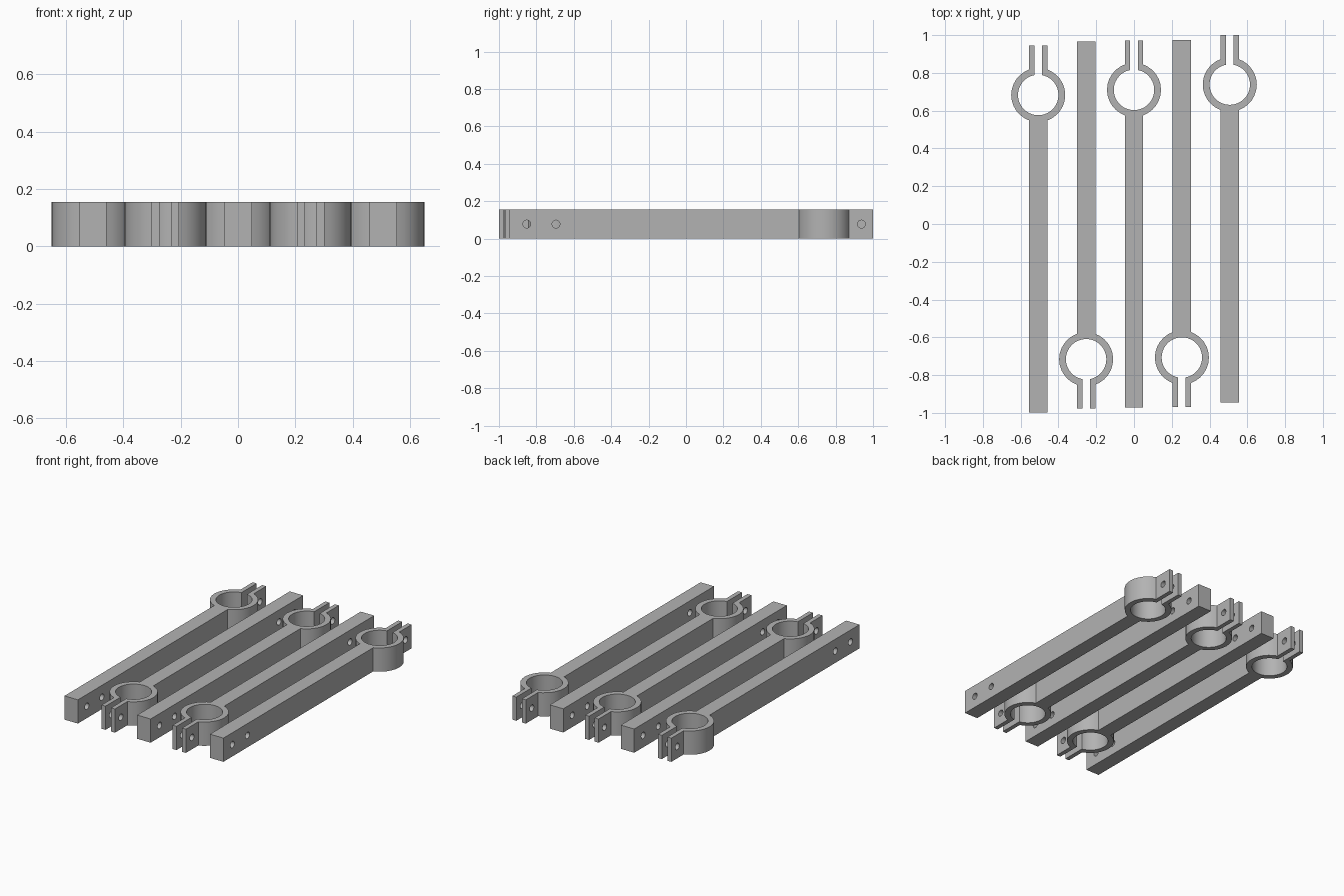
import bpy
import bmesh
import math

cube = bpy.data.objects.get("Cube")
if cube:
    bpy.data.objects.remove(cube, do_unlink=True)

HEIGHT = 0.155
HALF_BAR = 0.0485      # half width of the bar and of the clamp ears
HALF_SLIT = 0.02
R_OUT, R_IN = 0.143, 0.107
TIP = 0.262            # ring centre to ear tips
TAIL = 1.682           # ring centre to the far bar end
PIN_HOLES = (0.2, 0.249 - TAIL, 0.093 - TAIL)

grey = bpy.data.materials.new("plain grey")
grey.use_nodes = True
colour = (0.45, 0.45, 0.45, 1)
grey.diffuse_color = colour
grey.node_tree.nodes["Principled BSDF"].inputs["Base Color"].default_value = colour


def arc(radius, start, end, sides):
    """Points of a regular circle strictly between two angles, plus both ends."""
    step = 2 * math.pi / sides
    inner = [i * step for i in range(-sides, sides) if start + 0.03 < i * step < end - 0.03]
    return [(radius * math.cos(a), radius * math.sin(a)) for a in [start, *inner, end]]


def clamp_outline():
    """Right half of the arm outline, from the slit round to the bar end."""
    quarter = math.pi / 2
    bore = arc(R_IN, -quarter, quarter - math.asin(HALF_SLIT / R_IN), 60)
    join = math.asin(HALF_BAR / R_OUT)
    rim = arc(R_OUT, join - quarter, quarter - join, 30)
    right = bore + [(HALF_SLIT, TIP), (HALF_BAR, TIP)] + rim[::-1] + [(HALF_BAR, -TAIL)]
    left = [(-x, y) for x, y in reversed(right[1:])]
    return right + left


def make_mesh_object(name, bm):
    bmesh.ops.recalc_face_normals(bm, faces=bm.faces)
    mesh = bpy.data.meshes.new(name)
    bm.to_mesh(mesh)
    bm.free()
    obj = bpy.data.objects.new(name, mesh)
    bpy.context.collection.objects.link(obj)
    return obj


def make_arm(name):
    # bar, split ring and ears as one extruded profile
    bm = bmesh.new()
    face = bm.faces.new([bm.verts.new((x, y, 0)) for x, y in clamp_outline()])
    top = bmesh.ops.extrude_face_region(bm, geom=[face])
    moved = [v for v in top["geom"] if isinstance(v, bmesh.types.BMVert)]
    bmesh.ops.translate(bm, verts=moved, vec=(0, 0, HEIGHT))
    arm = make_mesh_object(name, bm)
    arm.data.materials.append(grey)

    # cross holes through the ears and the bar end
    for y in PIN_HOLES:
        bpy.ops.mesh.primitive_cylinder_add(vertices=24, radius=0.021, depth=0.3,
                                            location=(0, y, HEIGHT / 2),
                                            rotation=(0, math.pi / 2, 0))
        cutter = bpy.context.object
        cutter.hide_render = True
        cut = arm.modifiers.new("pin hole", 'BOOLEAN')
        cut.operation = 'DIFFERENCE'
        cut.solver = 'EXACT'
        cut.object = cutter
        bpy.context.view_layer.objects.active = arm
        bpy.ops.object.modifier_apply(modifier=cut.name)
        bpy.data.objects.remove(cutter, do_unlink=True)

    bpy.ops.object.select_all(action='DESELECT')
    arm.select_set(True)
    bpy.context.view_layer.objects.active = arm
    bpy.ops.object.shade_smooth_by_angle(angle=math.radians(30))
    return arm


# five arms side by side, every second one turned round
for i, ring_y in enumerate((0.683, -0.716, 0.71, -0.707, 0.738)):
    arm = make_arm(f"clamp_arm_{i + 1}")
    arm.location = ((i - 2) * 0.2535, ring_y, 0)
    if ring_y < 0:
        arm.rotation_euler.z = math.pi
